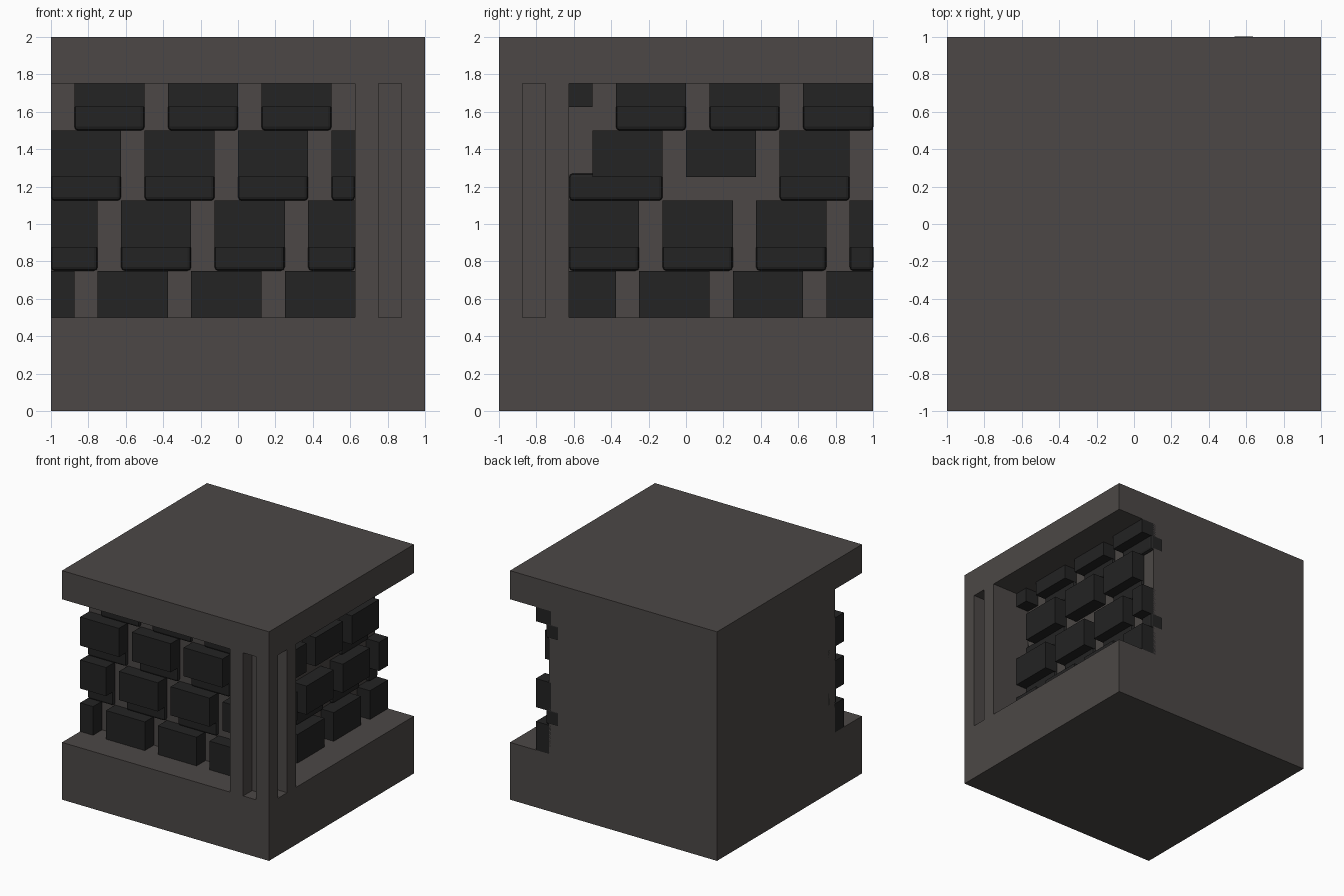
import bpy

old = bpy.data.objects.get("Cube")
if old:
    bpy.data.objects.remove(old, do_unlink=True)


def material(name, rgb):
    m = bpy.data.materials.new(name)
    m.use_nodes = True
    m.diffuse_color = (*rgb, 1)
    m.node_tree.nodes["Principled BSDF"].inputs["Base Color"].default_value = (*rgb, 1)
    return m


STONE = material("warm grey stone", (0.072, 0.064, 0.061))
DARK = material("charcoal brick", (0.0168, 0.0168, 0.0168))


def box(name, lo, hi, mat):
    bpy.ops.mesh.primitive_cube_add(size=1)
    ob = bpy.context.object
    ob.name = name
    for v in ob.data.vertices:
        v.co = [a + (b - a) * (c + 0.5) for a, b, c in zip(lo, hi, v.co)]
    ob.data.materials.append(mat)
    return ob


def side_box(name, side, u, depth, z, mat):
    """Box on the front or right side: u runs along the side, depth goes inward."""
    if side == "front":
        return box(name, (u[0], depth[0] - 1, z[0]), (u[1], depth[1] - 1, z[1]), mat)
    return box(name, (1 - depth[1], u[0], z[0]), (1 - depth[0], u[1], z[1]), mat)


def apply_modifier(ob, mod):
    bpy.context.view_layer.objects.active = ob
    bpy.ops.object.modifier_apply(modifier=mod.name)


def carve(ob, side, u, depth, z):
    cutter = side_box("cutter", side, u, depth, z, STONE)
    cutter.hide_render = True
    mod = ob.modifiers.new("carve", "BOOLEAN")
    mod.operation, mod.solver, mod.object = "DIFFERENCE", "EXACT", cutter
    apply_modifier(ob, mod)
    bpy.data.objects.remove(cutter, do_unlink=True)


# Stone block with two open wall recesses and a slot on each face of the post
OPENING = (0.5, 1.75)
WALL = 0.375
block = box("stone_block", (-1, -1, 0), (1, 1, 2), STONE)
carve(block, "front", (-1.1, 0.625), (-0.1, WALL), OPENING)
carve(block, "right", (-0.625, 1.1), (-0.1, WALL), OPENING)
carve(block, "front", (0.75, 0.875), (-0.1, 0.125), OPENING)
carve(block, "right", (-0.875, -0.75), (-0.1, 0.125), OPENING)

# Brick courses: height range, then first brick start on each side
COURSES = [
    ((0.5, 0.75), -1.25, -0.75),
    ((0.875, 1.125), -1.125, -0.625),
    ((1.25, 1.5), -1, -0.5),
    ((1.625, 1.75), -0.875, -0.875),
]
LIMITS = {"front": (-1, 0.625), "right": (-0.625, 1)}

for row, (z, front_start, right_start) in enumerate(COURSES):
    for side, start in (("front", front_start), ("right", right_start)):
        low, high = LIMITS[side]
        for i in range(5):
            a = start + i * 0.5
            u = (max(a, low), min(a + 0.375, high))
            if u[1] - u[0] < 0.01:
                continue
            tag = f"{side}_{row + 1}_{i + 1}"
            side_box("brick_" + tag, side, u, (0.25, WALL + 0.02), z, DARK)
            # Low rounded ledge under each brick, with two missing
            missing = side == "right" and (row, i) in ((2, 1), (3, 0))
            if row == 0 or missing:
                continue
            if side == "right":
                if row == 2 and i == 0:
                    u = (low, u[1])
                if u[1] == high:
                    u = (u[0], high + 0.002)
            ledge = side_box("ledge_" + tag, side, u, (0.345, 0.48),
                             (z[0] - 0.125, z[0] + 0.02), DARK)
            mod = ledge.modifiers.new("rounding", "BEVEL")
            mod.width, mod.segments = 0.02, 2
            apply_modifier(ledge, mod)
